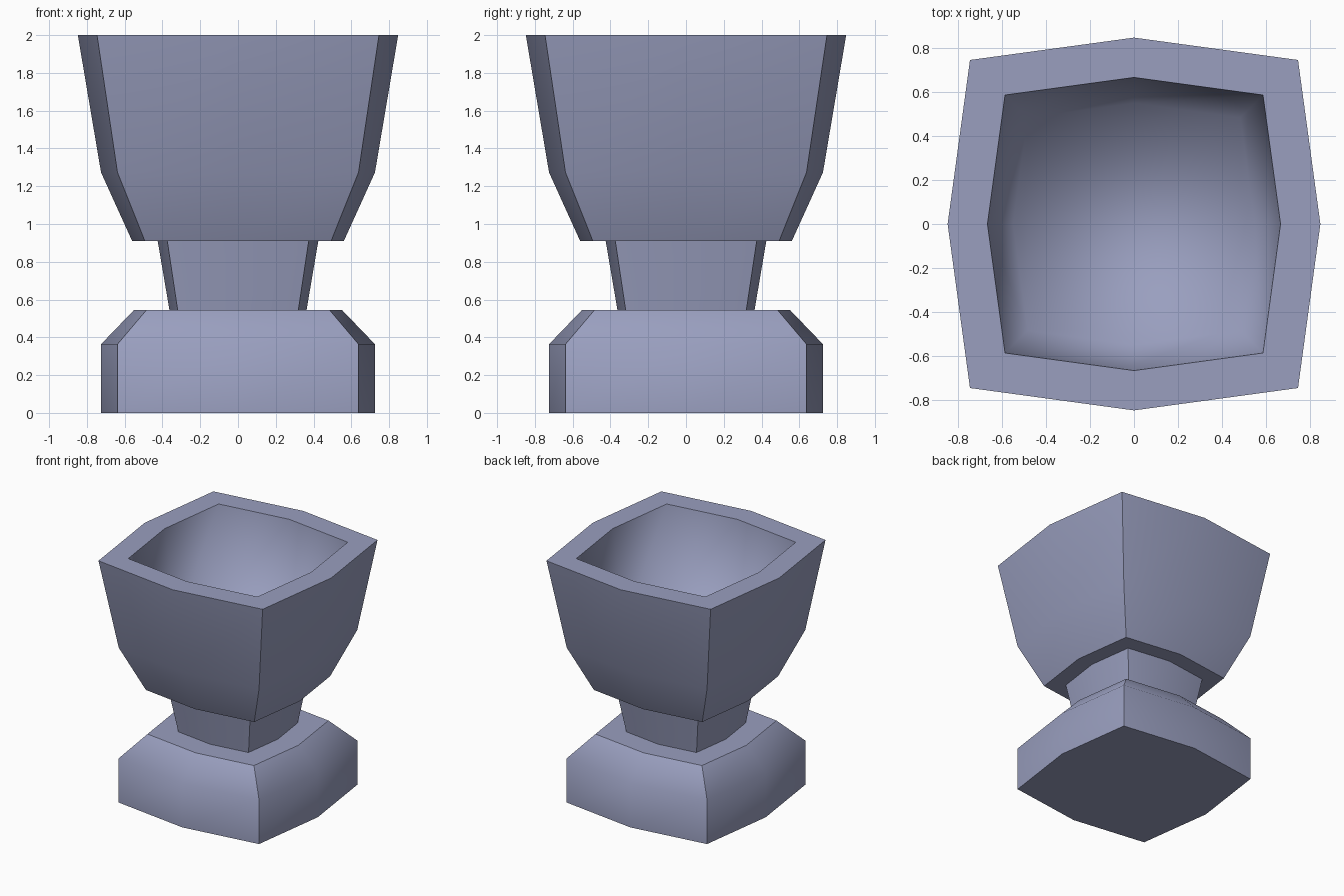
import bpy, bmesh

if "Cube" in bpy.data.objects:
    bpy.data.objects.remove(bpy.data.objects["Cube"])

U = 2 / 11      # modelling unit
CORNER = 0.88   # corner offset relative to mid-side radius

# (mid-side radius, height, crisp ring?, crisp corners up to the next ring?)
profile = [
    (0.725, 0.0, True, True),        # base
    (0.725, 2 * U, False, True),
    (0.55, 3 * U, True, False),      # base top
    (0.363, 3 * U, True, True),      # stem
    (0.425, 5 * U, True, False),     # bowl underside
    (0.56, 5 * U, True, True),       # bowl outside
    (0.725, 7 * U, False, True),
    (0.848, 2.0, True, False),       # rim
    (0.667, 2.0, True, False),       # bowl inside, fully smooth
    (0.55, 7 * U, False, False),
]
outline = [(1, 0), (CORNER, CORNER), (0, 1), (-CORNER, CORNER),
           (-1, 0), (-CORNER, -CORNER), (0, -1), (CORNER, -CORNER)]

# Loft the bulged-square rings into one closed goblet
bm = bmesh.new()
rings = [[bm.verts.new((x * r, y * r, z)) for x, y in outline]
         for r, z, _, _ in profile]
for a, b in zip(rings, rings[1:]):
    for i in range(8):
        j = (i + 1) % 8
        bm.faces.new((a[i], a[j], b[j], b[i]))
bm.faces.new(rings[0][::-1])
bm.faces.new(rings[-1])

for f in bm.faces:
    f.smooth = True

# Crisp edges around rings and up the four corners
for k, (r, z, sharp_ring, sharp_corner) in enumerate(profile):
    for i in range(8):
        if sharp_ring:
            bm.edges.get((rings[k][i], rings[k][(i + 1) % 8])).smooth = False
        if sharp_corner and i % 2:
            bm.edges.get((rings[k][i], rings[k + 1][i])).smooth = False

bmesh.ops.recalc_face_normals(bm, faces=bm.faces)
mesh = bpy.data.meshes.new("goblet")
bm.to_mesh(mesh)
bm.free()

mat = bpy.data.materials.new("blue grey")
mat.diffuse_color = (0.32, 0.345, 0.52, 1)
mat.use_nodes = True
mat.node_tree.nodes["Principled BSDF"].inputs["Base Color"].default_value = mat.diffuse_color
mesh.materials.append(mat)
bpy.context.collection.objects.link(bpy.data.objects.new("goblet", mesh))
